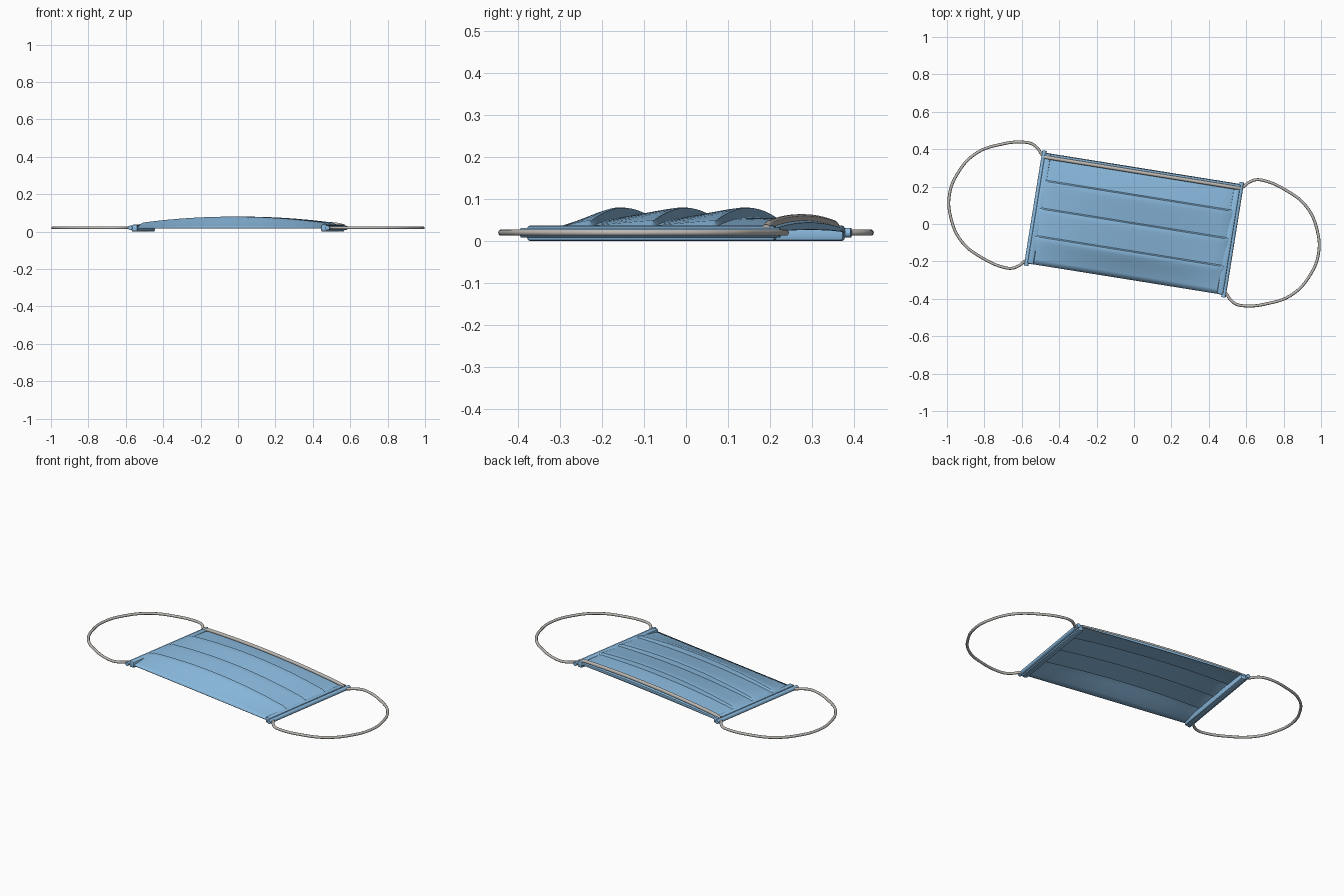
import bpy, bmesh, math
from mathutils import Matrix

if "Cube" in bpy.data.objects:
    bpy.data.objects.remove(bpy.data.objects["Cube"])

ROT = Matrix.Rotation(math.radians(-9.1), 4, 'Z')   # mask lies slightly turned


def material(name, rgb):
    m = bpy.data.materials.new(name)
    m.diffuse_color = (*rgb, 1)
    m.use_nodes = True
    m.node_tree.nodes["Principled BSDF"].inputs["Base Color"].default_value = m.diffuse_color
    return m


BLUE = material("mask_blue", (0.26, 0.50, 0.75))
GREY = material("elastic_grey", (0.51, 0.485, 0.46))


def finish(ob, mat, angle=35):
    ob.data.materials.clear()
    ob.data.materials.append(mat)
    ob.matrix_world = ROT
    bpy.ops.object.select_all(action='DESELECT')
    ob.select_set(True)
    bpy.context.view_layer.objects.active = ob
    bpy.ops.object.shade_smooth_by_angle(angle=math.radians(angle))


def mesh_object(name, bm):
    me = bpy.data.meshes.new(name)
    bm.to_mesh(me)
    bm.free()
    ob = bpy.data.objects.new(name, me)
    bpy.context.collection.objects.link(ob)
    return ob


def tube(name, pts, radius, mat, spline='BEZIER'):
    cu = bpy.data.curves.new(name, 'CURVE')
    cu.dimensions = '3D'
    cu.bevel_depth = radius
    cu.bevel_resolution = 3
    cu.use_fill_caps = True
    cu.resolution_u = 8
    sp = cu.splines.new(spline)
    target = sp.bezier_points if spline == 'BEZIER' else sp.points
    target.add(len(pts) - 1)
    for p, co in zip(target, pts):
        if spline == 'BEZIER':
            p.co = co
            p.handle_left_type = p.handle_right_type = 'AUTO'
        else:
            p.co = (*co, 1)
    ob = bpy.data.objects.new(name, cu)
    bpy.context.collection.objects.link(ob)
    bpy.ops.object.select_all(action='DESELECT')
    ob.select_set(True)
    bpy.context.view_layer.objects.active = ob
    bpy.ops.object.convert(target='MESH')
    ob = bpy.context.view_layer.objects.active
    finish(ob, mat, 60)
    return ob


def arch(u):
    """Dome height across the width, pinched at the side bindings."""
    a = 0.06 * (1 - 0.52 * (u / 0.485) ** 2)
    if abs(u) > 0.485:
        a = 0.029 - 0.02 * (abs(u) - 0.485) / 0.045
    return a


# Pleated fabric: stepped profile swept across the width
profile = [(-0.298, 0), (-0.27, 0.17), (-0.235, 0.42), (-0.2, 0.7), (-0.175, 0.9)]
panel = [(0.045, 0.72), (0.09, 0.86), (0.12, 0.95)]
for crease in (-0.15, 0.0, 0.15):
    profile += [(crease - 0.008, 1.0), (crease, 0.98), (crease + 0.007, 0.6)]
    if crease < 0.1:
        profile += [(crease + d, h) for d, h in panel]
profile += [(0.2, 0.58), (0.25, 0.53), (0.285, 0.48), (0.297, 0.4), (0.301, 0.12)]
us = [-0.53, -0.508, -0.485] + [-0.45 + 0.05 * i for i in range(19)] + [0.485, 0.508, 0.53]
bm = bmesh.new()
rows = [[bm.verts.new((u, v, 0.02 + arch(u) * h)) for u in us] for v, h in profile]
for r0, r1 in zip(rows, rows[1:]):
    for i in range(len(us) - 1):
        bm.faces.new((r0[i], r0[i + 1], r1[i + 1], r1[i]))
body = mesh_object("pleated_fabric", bm)
mod = body.modifiers.new("thickness", 'SOLIDIFY')
mod.thickness = 0.004
mod.offset = -1
finish(body, BLUE)

# Nose wire along the top hem
tube("nose_wire", [(u, 0.278, 0.0255 + arch(u) * 0.48) for u in us], 0.01, GREY, 'POLY')

# Ear loop path: (distance out, height along the side)
half = [(0.522, 0.27), (0.548, 0.292), (0.573, 0.318), (0.605, 0.336), (0.65, 0.339),
        (0.765, 0.310), (0.895, 0.238), (0.975, 0.115)]
path = half + [(0.999, 0)] + [(u, -v) for u, v in reversed(half)]

for side, s in (("left", -1), ("right", 1)):
    # Side binding strip
    bm = bmesh.new()
    bmesh.ops.create_cube(bm, size=1, matrix=Matrix.Translation((s * 0.513, 0, 0.0185))
                          @ Matrix.Diagonal((0.034, 0.598, 0.037, 1)))
    bmesh.ops.bevel(bm, geom=bm.edges[:], offset=0.008, segments=2, affect='EDGES', profile=0.5)
    finish(mesh_object(side + "_binding", bm), BLUE)
    # Rolled outer edge of the binding
    tube(side + "_rolled_edge", [(s * 0.534, -0.312, 0.02), (s * 0.534, 0.312, 0.02)],
         0.012, BLUE, 'POLY')
    # Elastic ear loop
    tube(side + "_ear_loop", [(s * u, v, 0.02) for u, v in path], 0.0078, GREY)
